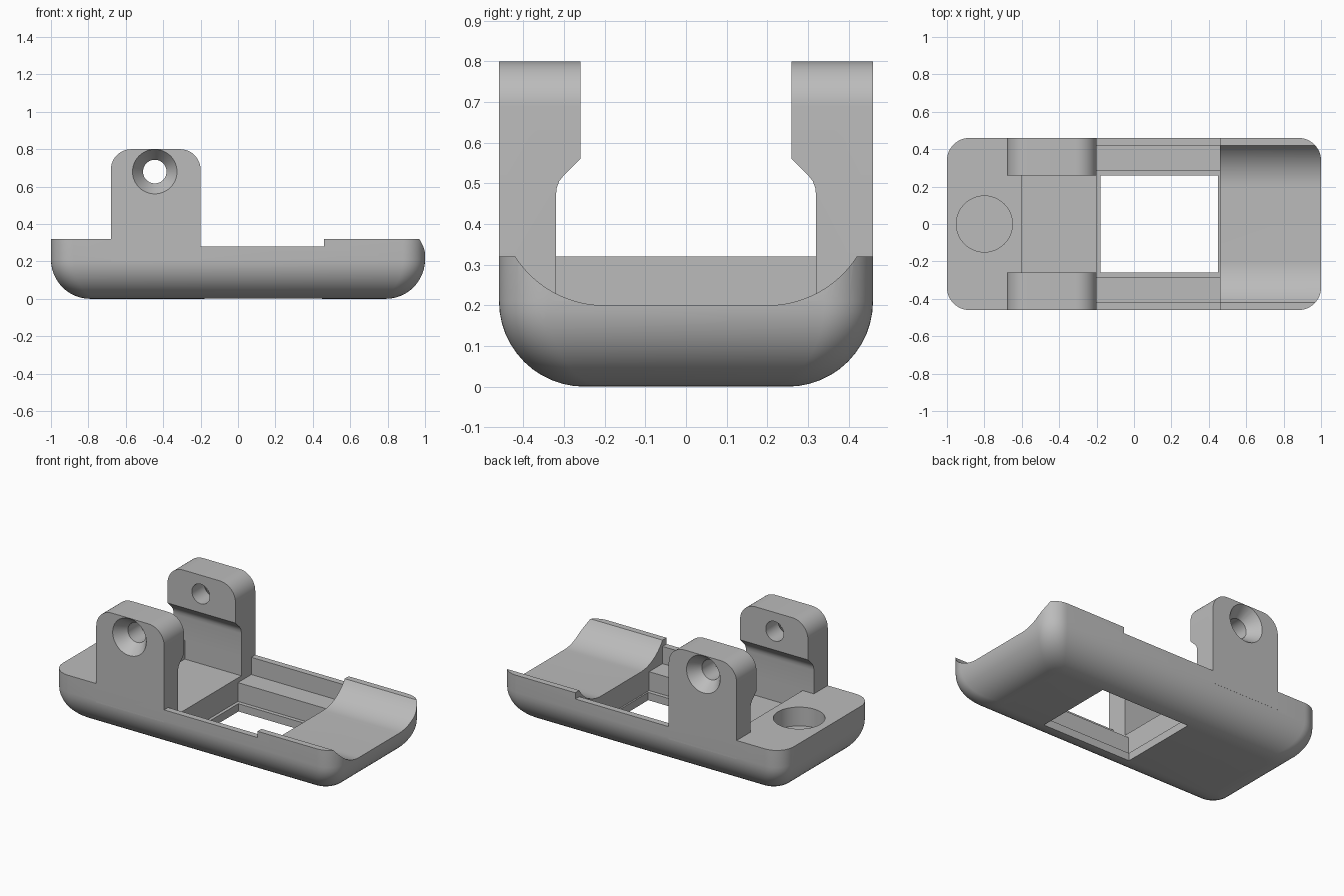
import bpy, bmesh
from math import sin, cos, pi, radians

if "Cube" in bpy.data.objects:
    bpy.data.objects.remove(bpy.data.objects["Cube"])

grey = bpy.data.materials.new("plain grey")
grey.use_nodes = True
grey.diffuse_color = (0.5, 0.5, 0.5, 1)
grey.node_tree.nodes["Principled BSDF"].inputs["Base Color"].default_value = (0.5, 0.5, 0.5, 1)


def loft(name, rings):
    """Closed solid through matching rings of points."""
    bm = bmesh.new()
    loops = [[bm.verts.new(p) for p in ring] for ring in rings]
    n = len(loops[0])
    for a, b in zip(loops, loops[1:]):
        for i in range(n):
            j = (i + 1) % n
            bm.faces.new((a[i], a[j], b[j], b[i]))
    bm.faces.new(loops[0][::-1])
    bm.faces.new(loops[-1])
    bmesh.ops.recalc_face_normals(bm, faces=bm.faces)
    mesh = bpy.data.meshes.new(name)
    bm.to_mesh(mesh)
    bm.free()
    mesh.materials.append(grey)
    obj = bpy.data.objects.new(name, mesh)
    bpy.context.collection.objects.link(obj)
    return obj


def prism(name, pts, axis, a, b):
    """Extrude a 2D profile along x (y,z points) or y (x,z points)."""
    place = {"x": lambda p, t: (t, p[0], p[1]), "y": lambda p, t: (p[0], t, p[1])}[axis]
    return loft(name, [[place(p, t) for p in pts] for t in (a, b)])


def box(name, x0, x1, y, z0, z1):
    return prism(name, [(-y, z0), (y, z0), (y, z1), (-y, z1)], "x", x0, x1)


def arc(cx, cz, r, start, end, n=12):
    return [(cx + r * cos(radians(start + (end - start) * i / n)),
             cz + r * sin(radians(start + (end - start) * i / n))) for i in range(n + 1)]


def circle_xz(x, z, y, r, n=48):
    return [(x + r * cos(2 * pi * i / n), y, z + r * sin(2 * pi * i / n)) for i in range(n)]


def combine(obj, tool, operation="DIFFERENCE"):
    mod = obj.modifiers.new("combine", "BOOLEAN")
    mod.operation, mod.solver, mod.object = operation, "EXACT", tool
    bpy.context.view_layer.objects.active = obj
    bpy.ops.object.modifier_apply(modifier=mod.name)
    bpy.data.objects.remove(tool)


def rounded_ring(inset, z):
    r = 0.12 - inset * 0.3
    cx, cy = 1 - inset - r, 0.46 - inset - r
    pts = []
    for k, (sx, sy) in enumerate(((1, 1), (-1, 1), (-1, -1), (1, -1))):
        pts += arc(sx * cx, sy * cy, r, 90 * k, 90 * k + 90)
    return [(x, y, z) for x, y in pts]


# Tray body with a rounded underside
R = 0.21
rings = [rounded_ring(R * (1 - sin(pi / 2 * i / 12)), R * (1 - cos(pi / 2 * i / 12)))
         for i in range(13)]
tray = loft("mounting_tray", rings + [rounded_ring(0, 0.32)])

# Recess between the brackets, side pocket, stepped window and lowered rims
combine(tray, box("bracket_recess_cut", -0.6, -0.2, 0.32, 0.2, 0.5))
combine(tray, box("rim_cut", -0.2, 0.46, 0.6, 0.28, 0.5))
combine(tray, box("ledge_cut", -0.2, 0.46, 0.42, 0.17, 0.5))
combine(tray, box("step_cut", -0.2, 0.46, 0.285, 0.05, 0.5))
combine(tray, box("window_cut", -0.18, 0.45, 0.26, -0.1, 0.5))

# Curved cradle at the right-hand end
side = arc(0.2, 0.462, 0.262, -90, -32.8, 16)
cradle = side + [(0.42, 0.5)]
cradle += [(-y, z) for y, z in reversed(cradle)]
combine(tray, prism("cradle_cut", cradle, "x", 0.46, 1.1))

# Round socket in the end platform
socket = [[(x, y, z) for x, y in arc(-0.8, 0, 0.15, 0, 352.5, 47)] for z in (0.2, 0.4)]
combine(tray, loft("socket_cut", socket))

# Pair of brackets with undercut inner faces and countersunk holes
outline = [(-0.68, 0.2), (-0.2, 0.2)] + arc(-0.31, 0.69, 0.11, 0, 90) + arc(-0.57, 0.69, 0.11, 90, 180)
notch = [(0.1, 0.1), (0.32, 0.1), (0.32, 0.47), (0.318, 0.488), (0.312, 0.505),
         (0.302, 0.518), (0.26, 0.56), (0.24, 0.58), (0.1, 0.58)]
for s in (-1, 1):
    bracket = prism("bracket", outline, "y", s * 0.26, s * 0.46)
    combine(bracket, prism("notch_cut", [(s * y, z) for y, z in notch], "x", -0.8, -0.1))
    profile = ((0.2, 0.063), (0.385, 0.063), (0.46, 0.119), (0.47, 0.119))
    combine(bracket, loft("hole_cut", [circle_xz(-0.445, 0.68, s * y, r) for y, r in profile]))
    combine(tray, bracket, "UNION")

# Smooth curved surfaces, crisp edges
bpy.ops.object.select_all(action="DESELECT")
tray.select_set(True)
bpy.context.view_layer.objects.active = tray
bpy.ops.object.shade_smooth_by_angle(angle=radians(30))
